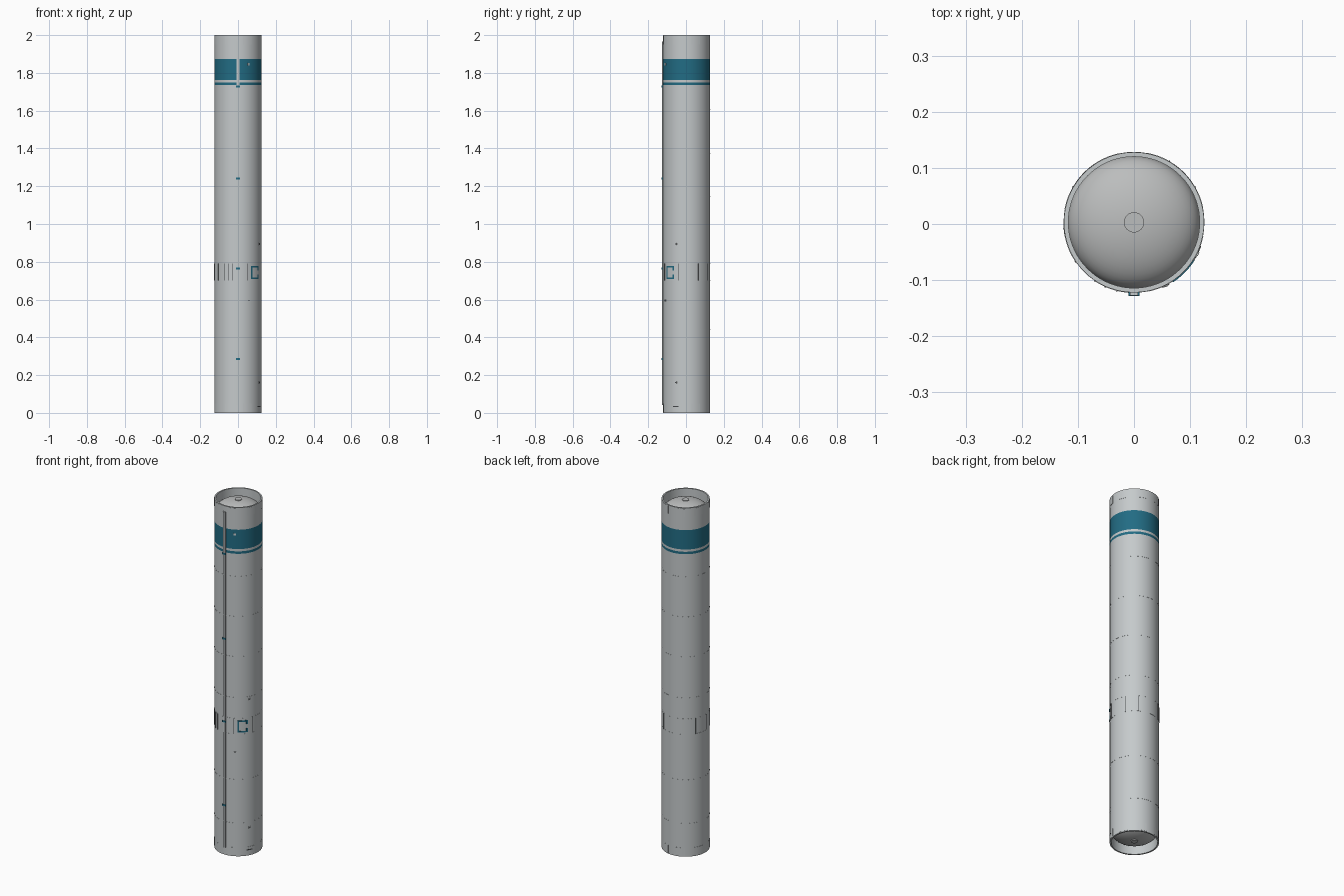
import bpy, bmesh, math
from math import sin, cos, pi, radians

if "Cube" in bpy.data.objects:
    bpy.data.objects.remove(bpy.data.objects["Cube"])

R, CY = 0.125, 0.003   # hull radius, hull axis offset in y


def material(name, rgb):
    m = bpy.data.materials.new(name)
    m.use_nodes = True
    m.diffuse_color = (*rgb, 1)
    m.node_tree.nodes["Principled BSDF"].inputs["Base Color"].default_value = (*rgb, 1)
    return m


GREY = material("light grey", (0.56, 0.59, 0.60))
BLUE = material("deep blue", (0.016, 0.15, 0.23))
DOME = material("dome grey", (0.50, 0.51, 0.51))
DARK = material("dark grey", (0.06, 0.065, 0.07))


def finish(name, bm, mats):
    bmesh.ops.recalc_face_normals(bm, faces=bm.faces)
    me = bpy.data.meshes.new(name)
    bm.to_mesh(me)
    bm.free()
    for m in mats:
        me.materials.append(m)
    ob = bpy.data.objects.new(name, me)
    bpy.context.collection.objects.link(ob)
    bpy.ops.object.select_all(action="DESELECT")
    ob.select_set(True)
    bpy.context.view_layer.objects.active = ob
    bpy.ops.object.shade_smooth_by_angle(angle=radians(30))
    return ob


def sweep(name, profile, mats, a0=0, a1=360, closed=True):
    """Turn an (r, z) profile about the hull axis; angles in degrees from +x."""
    full = a1 - a0 >= 360
    n = 72 if full else max(1, math.ceil((a1 - a0) / 5))
    bm = bmesh.new()
    rings = []
    for i in range(n if full else n + 1):
        a = radians(a0 + (a1 - a0) * i / n)
        rings.append([bm.verts.new((r * cos(a), CY + r * sin(a), z)) for r, z in profile])
    k = len(profile)
    for i in range(n):
        p, q = rings[i], rings[(i + 1) % len(rings)]
        for j in range(k if closed else k - 1):
            bm.faces.new((p[j], q[j], q[(j + 1) % k], p[(j + 1) % k]))
    if not full:
        bm.faces.new(rings[0])
        bm.faces.new(rings[-1])
    bmesh.ops.remove_doubles(bm, verts=bm.verts, dist=1e-6)
    # painted stripes on the outer hull, chosen by height
    if len(mats) > 1:
        for f in bm.faces:
            c = f.calc_center_median()
            outer = math.hypot(c.x, c.y - CY) > R - 0.002
            f.material_index = int(outer and (1.762 < c.z < 1.873 or 1.735 < c.z < 1.749))
    return finish(name, bm, mats)


def plate(name, z0, z1, a0, a1, height=0.001, mat=GREY):
    r0, r1 = R - 0.002, R + height
    return sweep(name, [(r0, z0), (r1, z0), (r1, z1), (r0, z1)], [mat], a0, a1)


def box(name, x, y, z, size, mat):
    bm = bmesh.new()
    bmesh.ops.create_cube(bm, size=1)
    for v in bm.verts:
        v.co = (x + v.co.x * size[0], y + v.co.y * size[1], z + v.co.z * size[2])
    return finish(name, bm, [mat])


# Hull tube with painted stripes
outer = [(R, z) for z in (0, 1.735, 1.749, 1.762, 1.873, 2)]
sweep("hull", outer + [(0.117, 2), (0.117, 0)], [GREY, BLUE])

# Recessed domes with a central lid at each end
for name, base, sign in (("upper", 1.93, 1), ("lower", 0.07, -1)):
    arc = [(0.1175 * cos(t * pi / 24), base + sign * 0.06 * sin(t * pi / 24)) for t in range(12)]
    dome = sweep(name + "_dome", arc + [(0, base + sign * 0.06)], [DOME], closed=False)
    if sum(p.normal.z for p in dome.data.polygons) * sign < 0:
        dome.data.flip_normals()
    top = base + sign * 0.063
    sweep(name + "_dome_lid", [(0, top), (0.018, top), (0.018, base + sign * 0.055)],
          [DOME], closed=False)

# Weld seams around the hull
for i, z in enumerate((0.19, 0.44, 0.70, 0.79, 0.91, 1.145, 1.375, 1.605)):
    plate(f"weld_seam_{i}", z - 0.001, z + 0.001, 0, 360, 0.0005)

# Raised panels on both end skirts
for ring, z0, z1 in (("lower", 0.004, 0.05), ("upper", 1.95, 1.996)):
    for i in range(8):
        a = 12 + 45 * i
        plate(f"{ring}_skirt_panel_{i}", z0, z1, a, a + 22)

# Raised panels and ribs around the middle section
for i, (a, b) in enumerate(((180, 213), (236, 246), (256, 270), (294, 304),
                            (327, 340), (30, 60), (120, 150))):
    plate(f"middle_panel_{i}", 0.70, 0.79, a, b)
for i, a in enumerate((185, 214, 236, 246, 256, 294, 340, 30, 60, 150)):
    plate(f"middle_rib_{i}", 0.70, 0.79, a - 0.5, a + 0.5, 0.002, DARK)

# Access hatch with a blue painted border
plate("hatch_cover", 0.712, 0.776, 304, 327, 0.0015)
for i, (z0, z1, a, b) in enumerate(((0.710, 0.718, 303, 328), (0.770, 0.778, 303, 328),
                                    (0.710, 0.778, 303, 307), (0.710, 0.733, 324, 328),
                                    (0.755, 0.778, 324, 328))):
    plate(f"hatch_border_{i}", z0, z1, a, b, 0.0025, BLUE)

# Small ports
for i, (z, a) in enumerate(((0.16, 333), (0.595, 297), (0.895, 333))):
    plate(f"port_{i}", z - 0.005, z + 0.005, a - 2.5, a + 2.5, 0.003)
    plate(f"port_centre_{i}", z - 0.0025, z + 0.0025, a - 1.2, a + 1.2, 0.0035, DARK)
plate("stripe_port", 1.84, 1.852, 294, 299, 0.002)
plate("service_plate", 0.030, 0.036, 325, 340, 0.002, DARK)

# Cable duct along the front with blue clamps
box("cable_duct", 0, -0.123, 1.005, (0.015, 0.009, 1.925), GREY)
for i, z in enumerate((0.285, 0.765, 1.24, 1.727)):
    box(f"duct_clamp_{i}", 0, -0.1235, z, (0.020, 0.010, 0.010), BLUE)
